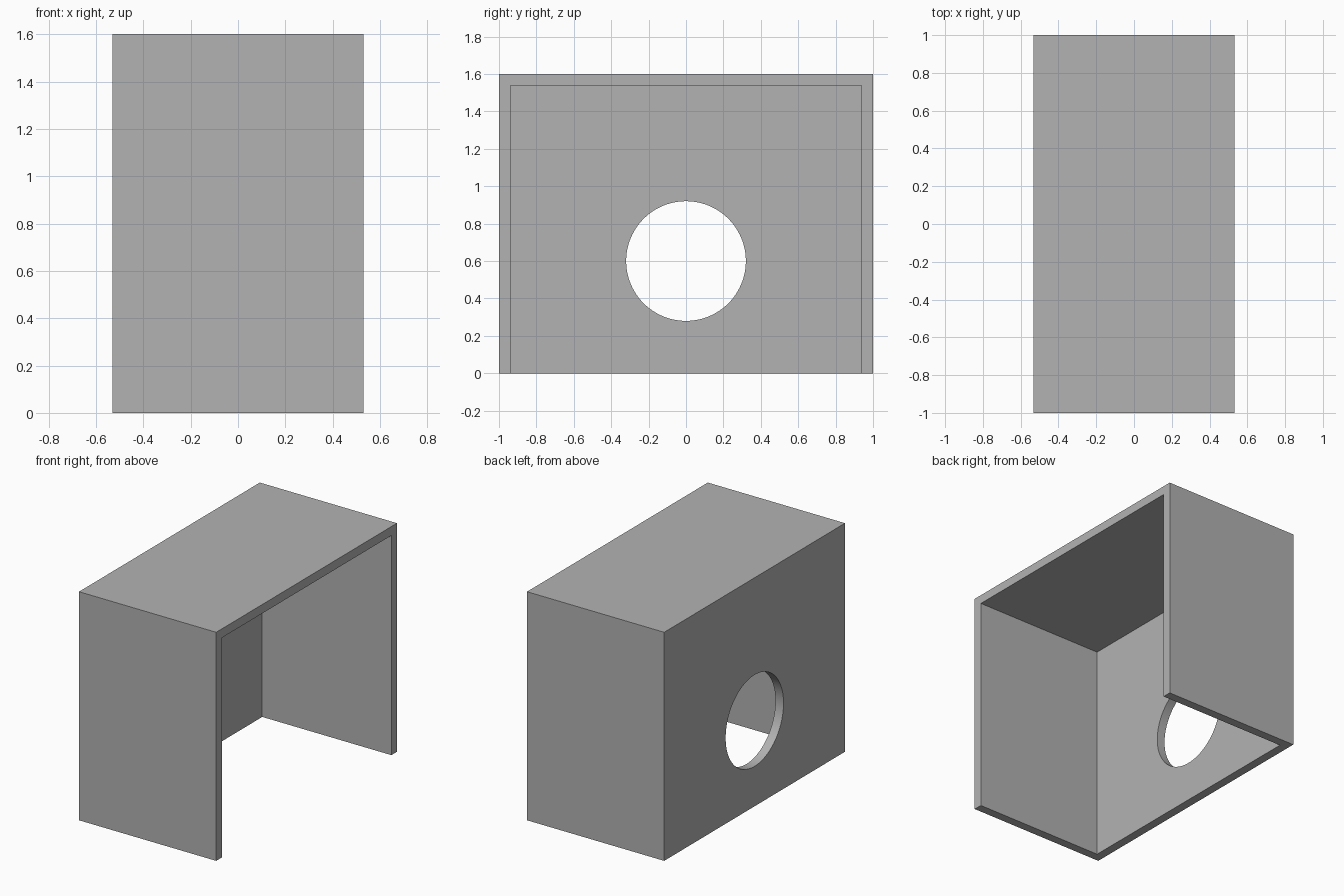
import bpy
import math

cube = bpy.data.objects.get("Cube")
if cube:
    bpy.data.objects.remove(cube, do_unlink=True)

WIDTH, DEPTH, HEIGHT, WALL = 1.0625, 2.0, 1.6, 0.0625
HOLE_RADIUS, HOLE_HEIGHT = 0.32, 0.6

grey = bpy.data.materials.new("plain grey")
grey.use_nodes = True
color = (0.448, 0.448, 0.448, 1)
grey.diffuse_color = color
grey.node_tree.nodes["Principled BSDF"].inputs["Base Color"].default_value = color


def box(name, low, high):
    """Axis-aligned box between two corners."""
    centre = [(a + b) / 2 for a, b in zip(low, high)]
    bpy.ops.mesh.primitive_cube_add(size=1, location=centre)
    obj = bpy.context.object
    obj.name = name
    obj.scale = [b - a for a, b in zip(low, high)]
    bpy.ops.object.transform_apply(location=True, rotation=False, scale=True)
    obj.data.materials.append(grey)
    return obj


def cut(target, cutter):
    """Subtract the cutter from the target, then remove it."""
    cutter.hide_render = True
    bpy.context.view_layer.objects.active = target
    mod = target.modifiers.new("cut", 'BOOLEAN')
    mod.operation = 'DIFFERENCE'
    mod.solver = 'EXACT'
    mod.object = cutter
    bpy.ops.object.modifier_apply(modifier=mod.name)
    bpy.data.objects.remove(cutter, do_unlink=True)


# Outer block of the housing
x, y = WIDTH / 2, DEPTH / 2
housing = box("housing", (-x, -y, 0), (x, y, HEIGHT))

# Hollow it out, leaving the underside and the left side open
hollow = box("hollow_cutter", (WALL - x, WALL - y, -WALL),
             (x + WALL, y - WALL, HEIGHT - WALL))
cut(housing, hollow)

# Round opening through the remaining side wall
bpy.ops.mesh.primitive_cylinder_add(
    vertices=96, radius=HOLE_RADIUS, depth=WALL * 4,
    location=(-x, 0, HOLE_HEIGHT), rotation=(0, math.pi / 2, 0))
hole = bpy.context.object
hole.data.materials.append(grey)
cut(housing, hole)

# Smooth the hole's rim while keeping the box edges sharp
bpy.ops.object.select_all(action='DESELECT')
housing.select_set(True)
bpy.context.view_layer.objects.active = housing
bpy.ops.object.shade_smooth_by_angle(angle=math.radians(30))
